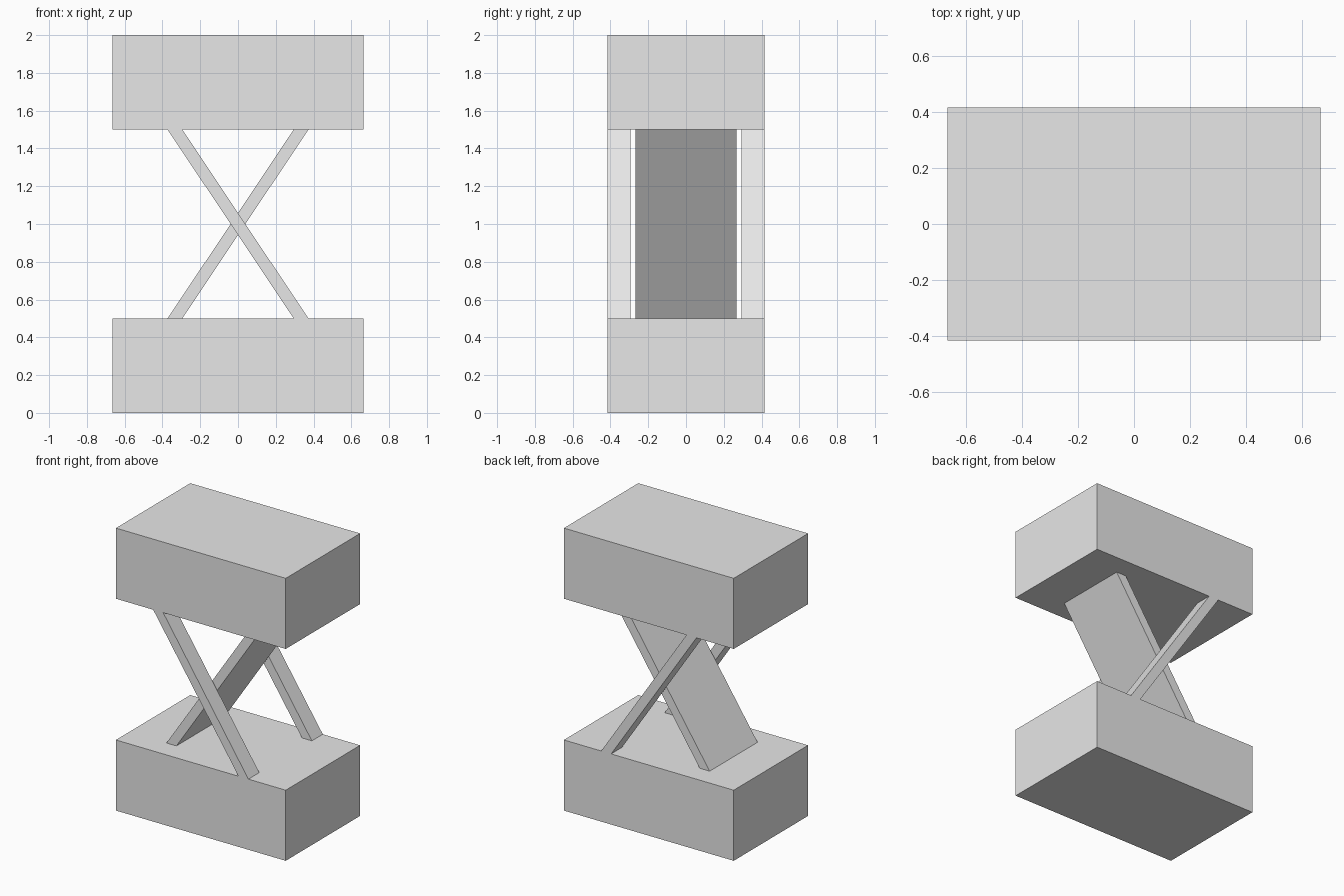
import bpy
import bmesh

cube = bpy.data.objects.get("Cube")
if cube:
    bpy.data.objects.remove(cube, do_unlink=True)

grey = bpy.data.materials.new("plain_grey")
grey.use_nodes = True
colour = (0.8, 0.8, 0.8, 1)
grey.diffuse_color = colour
grey.node_tree.nodes["Principled BSDF"].inputs["Base Color"].default_value = colour

HALF_X, HALF_Y = 0.665, 0.416
LOW, HIGH, TOP = 0.5, 1.5, 2.0


def prism(name, profile, y0, y1):
    """Extrude an x-z profile from y0 to y1."""
    bm = bmesh.new()
    face = bm.faces.new([bm.verts.new((x, y0, z)) for x, z in profile])
    extruded = bmesh.ops.extrude_face_region(bm, geom=[face])["geom"]
    verts = [v for v in extruded if isinstance(v, bmesh.types.BMVert)]
    bmesh.ops.translate(bm, verts=verts, vec=(0, y1 - y0, 0))
    bmesh.ops.recalc_face_normals(bm, faces=bm.faces)
    mesh = bpy.data.meshes.new(name)
    bm.to_mesh(mesh)
    bm.free()
    mesh.materials.append(grey)
    obj = bpy.data.objects.new(name, mesh)
    bpy.context.collection.objects.link(obj)
    return obj


def block(name, z0, z1):
    profile = [(-HALF_X, z0), (HALF_X, z0), (HALF_X, z1), (-HALF_X, z1)]
    return prism(name, profile, -HALF_Y, HALF_Y)


def brace(name, lean, y0, y1):
    """Slanted bar between the blocks; lean is the side its top points to."""
    inner, outer = 0.295, 0.373
    profile = [(-lean * outer, LOW), (-lean * inner, LOW),
               (lean * outer, HIGH), (lean * inner, HIGH)]
    return prism(name, profile, y0, y1)


# Base and top blocks
block("base_block", 0, LOW)
block("top_block", HIGH, TOP)

# Wide middle panel, crossed by a narrow bar at the front and the back
brace("middle_panel", 1, -0.268, 0.268)
brace("front_bar", -1, -HALF_Y, -0.294)
brace("back_bar", -1, 0.294, HALF_Y)
